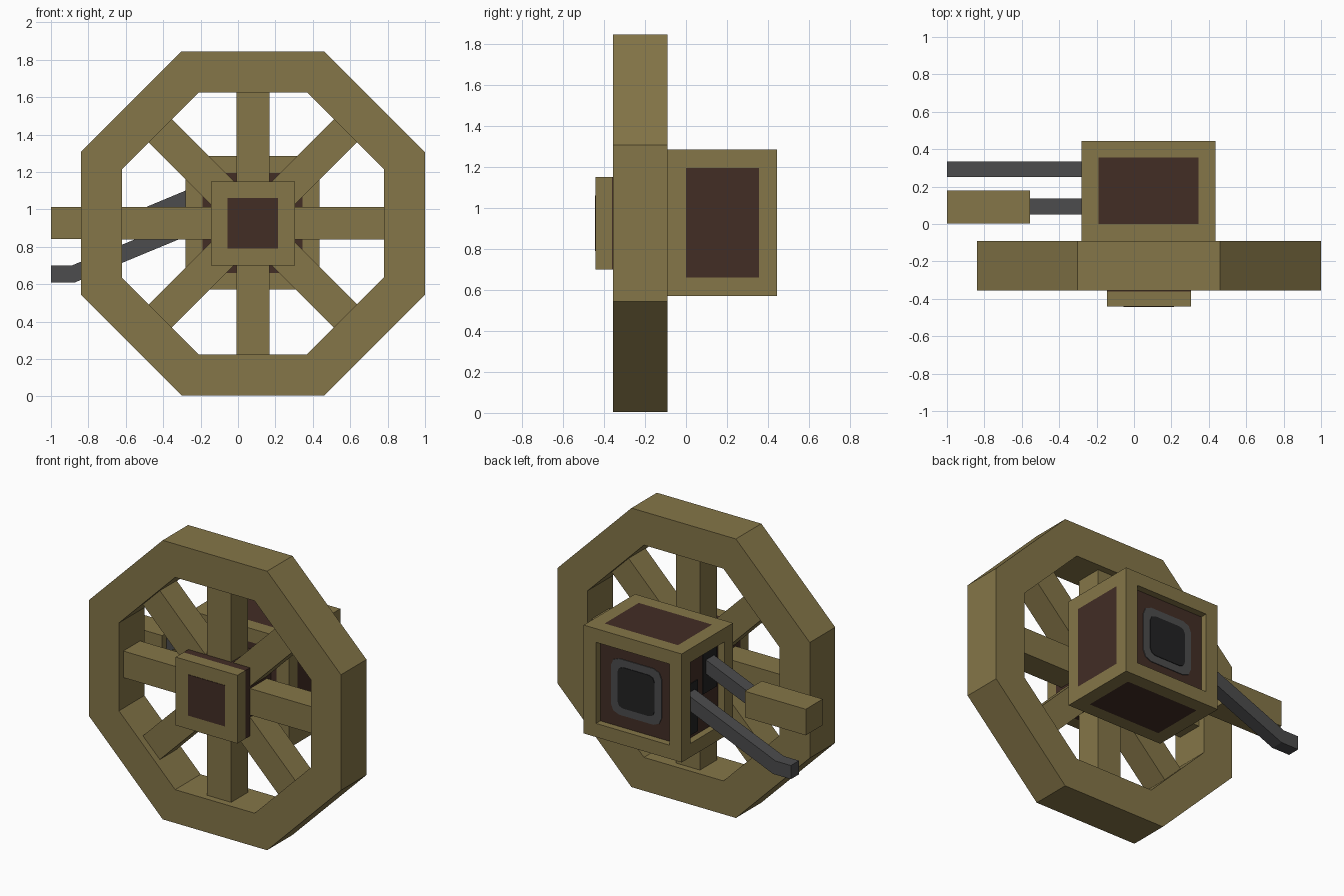
import bpy, bmesh, math
from mathutils import Matrix, Vector

old = bpy.data.objects.get("Cube")
if old:
    bpy.data.objects.remove(old, do_unlink=True)


def material(name, rgb):
    lin = [((c / 255 + 0.055) / 1.055) ** 2.4 for c in rgb] + [1]
    m = bpy.data.materials.new(name)
    m.diffuse_color = lin
    m.use_nodes = True
    m.node_tree.nodes["Principled BSDF"].inputs["Base Color"].default_value = lin
    return m


TAN = material("olive wood", (133, 118, 72))
BROWN = material("dark brown", (66, 45, 37))
GREY = material("iron grey", (76, 76, 77))
BLACK = material("near black", (34, 34, 35))

CX, CZ, WY = 0.08, 0.925, -0.2225   # wheel centre


def finish(bm, name, *mats):
    bmesh.ops.recalc_face_normals(bm, faces=bm.faces)
    mesh = bpy.data.meshes.new(name)
    bm.to_mesh(mesh)
    bm.free()
    for m in mats:
        mesh.materials.append(m)
    ob = bpy.data.objects.new(name, mesh)
    bpy.context.collection.objects.link(ob)
    return ob


def cube(lo, hi):
    bm = bmesh.new()
    lo, hi = Vector(lo), Vector(hi)
    mat = Matrix.Translation((lo + hi) / 2) @ Matrix.Diagonal((*(hi - lo), 1))
    bmesh.ops.create_cube(bm, size=1, matrix=mat)
    return bm


def box(name, lo, hi, mat):
    return finish(cube(lo, hi), name, mat)


def prism(name, pts, y0, y1, mat):
    """Extrude an x-z outline along y."""
    bm = bmesh.new()
    face = bm.faces.new([bm.verts.new((x, y0, z)) for x, z in pts])
    ext = bmesh.ops.extrude_face_region(bm, geom=[face])["geom"]
    verts = [v for v in ext if isinstance(v, bmesh.types.BMVert)]
    bmesh.ops.translate(bm, verts=verts, vec=(0, y1 - y0, 0))
    return finish(bm, name, mat)


def rounded_square(half, cut):
    """Square outline with stepped, softened corners."""
    pts = []
    for i in range(4):
        for t in (0, 45, 90):
            a = math.radians(i * 90 + t)
            b = math.radians(i * 90 + 45)
            c = (half - cut) * math.sqrt(2)
            pts.append((CX + c * math.cos(b) + cut * math.cos(a),
                        CZ + c * math.sin(b) + cut * math.sin(a)))
    return pts


# Octagonal rim: a rectangular section carried round eight corners
bm = bmesh.new()
rings = []
for i in range(8):
    a = math.radians(22.5 + 45 * i)
    k = 1 / math.cos(math.radians(22.5))
    rings.append([bm.verts.new((CX + r * k * math.cos(a), y, CZ + r * k * math.sin(a)))
                  for r, y in ((0.92, -0.355), (0.92, -0.09), (0.70, -0.09), (0.70, -0.355))])
for i in range(8):
    p, q = rings[i], rings[(i + 1) % 8]
    for j in range(4):
        n = (j + 1) % 4
        bm.faces.new((p[j], p[n], q[n], q[j]))
finish(bm, "wheel_rim", TAN)

# Square spokes: four bars straight across make eight spokes
for i in range(4):
    ob = box(f"spoke_bar_{i + 1}", (-0.71, -0.0875, -0.0875), (0.71, 0.0875, 0.0875), TAN)
    ob.location = (CX, WY, CZ)
    ob.rotation_euler = (0, math.radians(45 * i), 0)

# Hub: brown core with a wooden cap and a brown painted square
box("hub_core", (CX - 0.225, -0.36, CZ - 0.225), (CX + 0.225, -0.09, CZ + 0.225), BROWN)
box("hub_cap", (CX - 0.225, -0.442, CZ - 0.225), (CX + 0.225, -0.36, CZ + 0.225), TAN)
box("hub_panel", (CX - 0.135, -0.445, CZ - 0.135), (CX + 0.135, -0.441, CZ + 0.135), BROWN)

# Gearbox: brown panel inset on each side, sunk on the back and the right
bm = cube((-0.28, -0.09, 0.57), (0.435, 0.445, 1.285))
bm.normal_update()
panels = list(bm.faces)
bmesh.ops.inset_individual(bm, faces=panels, thickness=0.09, use_even_offset=True)
for f in panels:
    f.material_index = 1
bm.normal_update()
sunk = [f for f in panels if f.normal.y > 0.9 or f.normal.x < -0.9]
walls = bmesh.ops.inset_individual(bm, faces=sunk, thickness=0, depth=-0.045)["faces"]
for f in walls:
    if f not in sunk:
        f.material_index = 0
finish(bm, "gearbox", TAN, BROWN)

# Round-cornered socket on the back
prism("back_socket_ring", rounded_square(0.185, 0.06), 0.398, 0.405, GREY)
prism("back_socket_centre", rounded_square(0.135, 0.04), 0.402, 0.409, BLACK)

# Dark slots where the two levers leave the box
box("handle_slot", (-0.24, 0.02, 0.90), (-0.231, 0.165, 1.17), BLACK)
box("lever_slot", (-0.24, 0.22, 0.68), (-0.231, 0.345, 1.02), BLACK)

# Bent iron lever, and the handle rod with its wooden grip
prism("bent_lever", [(-1, 0.61), (-0.87, 0.61), (-0.235, 0.873),
                     (-0.235, 0.97), (-0.888, 0.70), (-1, 0.70)], 0.25, 0.335, GREY)
prism("handle_rod", [(-0.60, 0.875), (-0.235, 1.027), (-0.235, 1.119), (-0.60, 0.967)],
      0.05, 0.135, GREY)
box("handle_grip", (-1, 0.003, 0.84), (-0.555, 0.18, 1.012), TAN)
